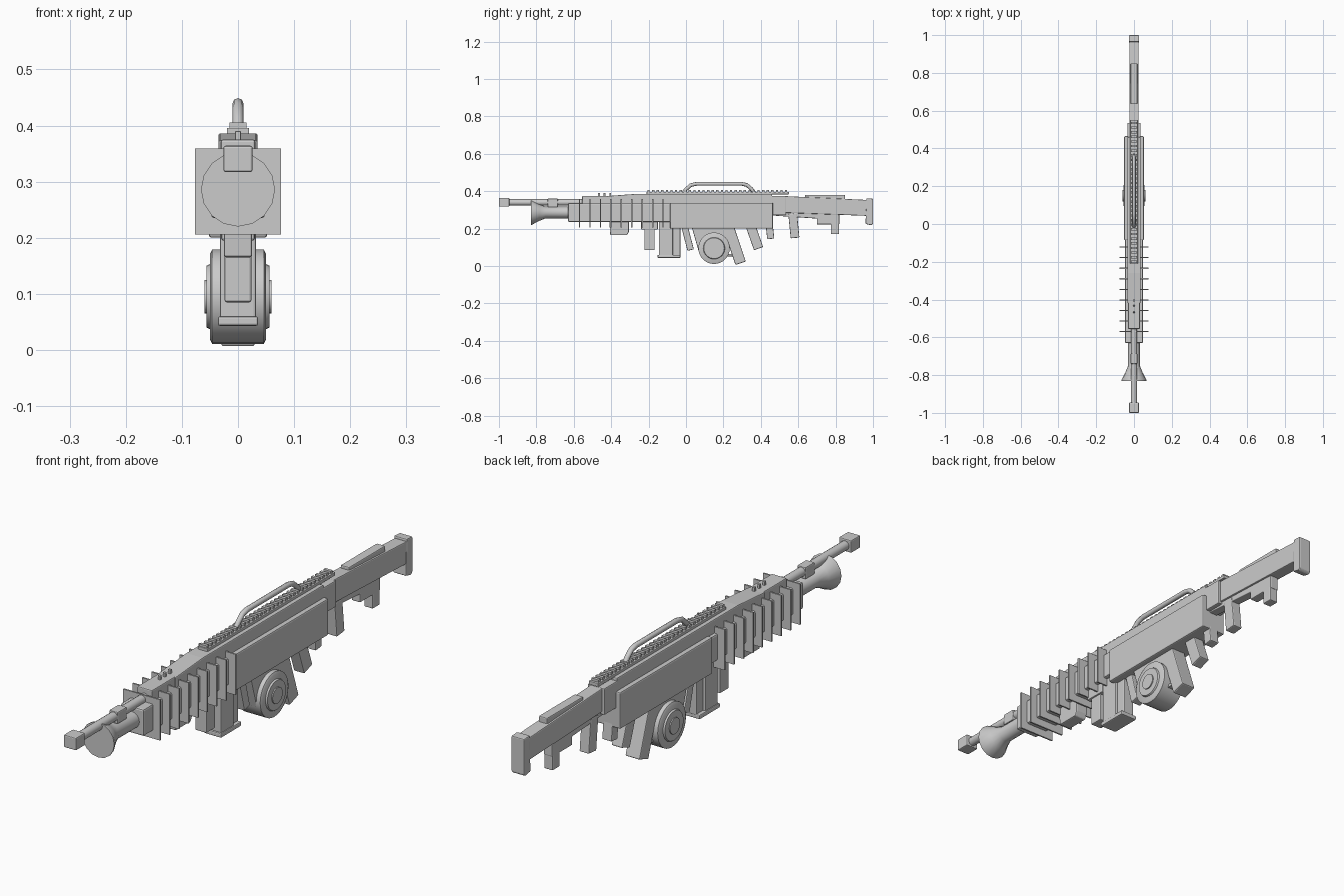
import bpy
import bmesh
import math
from mathutils import Vector

cube = bpy.data.objects.get("Cube")
if cube:
    bpy.data.objects.remove(cube, do_unlink=True)

GREY = (0.6, 0.6, 0.6, 1)
mat = bpy.data.materials.new("plain grey")
mat.use_nodes = True
mat.diffuse_color = GREY
mat.node_tree.nodes["Principled BSDF"].inputs["Base Color"].default_value = GREY


def finish(name, bm, bevel=0.0, smooth=False):
    bmesh.ops.recalc_face_normals(bm, faces=bm.faces)
    mesh = bpy.data.meshes.new(name)
    bm.to_mesh(mesh)
    bm.free()
    mesh.materials.append(mat)
    ob = bpy.data.objects.new(name, mesh)
    bpy.context.collection.objects.link(ob)
    if bevel:
        mod = ob.modifiers.new("edges", "BEVEL")
        mod.width = bevel
        mod.segments = 2
        mod.limit_method = "ANGLE"
    if smooth:
        bpy.ops.object.select_all(action="DESELECT")
        bpy.context.view_layer.objects.active = ob
        ob.select_set(True)
        bpy.ops.object.shade_smooth_by_angle(angle=math.radians(35))
    return ob


def prism(name, profile, half, bevel=0.004):
    """Side profile of (y, z) points, extruded across x."""
    bm = bmesh.new()
    face = bm.faces.new([bm.verts.new((-half, y, z)) for y, z in profile])
    new = bmesh.ops.extrude_face_region(bm, geom=[face])["geom"]
    bmesh.ops.translate(bm, vec=(2 * half, 0, 0),
                        verts=[v for v in new if isinstance(v, bmesh.types.BMVert)])
    return finish(name, bm, bevel)


def box(name, y0, y1, z0, z1, half, bevel=0.004):
    return prism(name, [(y0, z0), (y1, z0), (y1, z1), (y0, z1)], half, bevel)


def slab(name, top, bottom, width, half):
    """Slanted bar between two (y, z) end centres."""
    a, b = Vector(top), Vector(bottom)
    side = (b - a).orthogonal().normalized() * width / 2
    return prism(name, [a + side, b + side, b - side, a - side], half)


def lathe(name, rings, centre, axis="Y", sides=24):
    """Closed turned shape from (position, radius) rings."""
    bm = bmesh.new()
    loops = []
    for pos, r in rings:
        loop = []
        for i in range(sides):
            t = 2 * math.pi * i / sides
            u, v = r * math.cos(t), r * math.sin(t)
            if axis == "Y":
                co = (u, pos, centre[1] + v)
            else:
                co = (pos, centre[0] + u, centre[1] + v)
            loop.append(bm.verts.new(co))
        loops.append(loop)
    for a, b in zip(loops, loops[1:]):
        for i in range(sides):
            j = (i + 1) % sides
            bm.faces.new((a[i], a[j], b[j], b[i]))
    bm.faces.new(loops[0])
    bm.faces.new(loops[-1])
    return finish(name, bm, smooth=True)


# Upper barrel, muzzle block and sight block
lathe("upper_barrel", [(-0.96, 0.017), (-0.5, 0.017)], (0, 0.34), sides=16)
box("muzzle_block", -1.0, -0.945, 0.317, 0.364, 0.026)
box("sight_block", -0.74, -0.685, 0.315, 0.36, 0.018)

# Lower barrel with flared mouth
lathe("flared_barrel", [(-0.83, 0.066), (-0.825, 0.066), (-0.785, 0.045), (-0.75, 0.031), (-0.6, 0.031)],
      (0, 0.286), sides=16)

# Handguard with cooling fins
box("handguard", -0.63, -0.06, 0.235, 0.335, 0.048, 0.006)
box("handguard_top", -0.555, -0.2, 0.33, 0.375, 0.031)
for i in range(9):
    y = -0.57 + i * 0.056
    box(f"cooling_fin_{i + 1}", y - 0.003, y + 0.003, 0.206, 0.359, 0.077, 0)
for i in range(3):
    y = -0.465 + i * 0.03
    box(f"top_stud_{i + 1}", y - 0.005, y + 0.005, 0.37, 0.39, 0.005, 0.001)

# Receiver and side housing
box("receiver_housing", -0.085, 0.465, 0.2, 0.338, 0.052, 0.005)
prism("receiver_top", [(-0.42, 0.33), (0.46, 0.33), (0.46, 0.386), (-0.26, 0.386), (-0.42, 0.374)], 0.035)
box("receiver_rear", 0.45, 0.535, 0.275, 0.375, 0.035)

# Top rail with teeth
box("rail", -0.21, 0.55, 0.383, 0.396, 0.02, 0.002)
for i in range(31):
    y = -0.2 + i * 0.0245
    box(f"rail_tooth_{i + 1}", y - 0.006, y + 0.006, 0.394, 0.405, 0.015, 0)

# Carrying handle
curve = bpy.data.curves.new("carry_handle", "CURVE")
curve.dimensions = "3D"
curve.bevel_depth = 0.01
curve.bevel_resolution = 2
curve.use_fill_caps = True
points = [(-0.015, 0.39), (0.0, 0.41), (0.025, 0.432), (0.055, 0.439),
          (0.3, 0.439), (0.325, 0.433), (0.35, 0.412), (0.365, 0.39)]
spline = curve.splines.new("POLY")
spline.points.add(len(points) - 1)
for p, (y, z) in zip(spline.points, points):
    p.co = (0, y, z, 1)
curve.materials.append(mat)
bpy.context.collection.objects.link(bpy.data.objects.new("carry_handle", curve))

# Stock, cheek rest and butt plate
prism("stock", [(0.52, 0.285), (0.97, 0.268), (0.97, 0.353), (0.52, 0.374)], 0.025)
box("cheek_rest", 0.635, 0.85, 0.35, 0.38, 0.018)
prism("butt_plate", [(0.96, 0.225), (0.99, 0.218), (1.0, 0.225), (1.0, 0.36), (0.965, 0.362)], 0.027)
prism("stock_underbar", [(0.46, 0.27), (0.82, 0.245), (0.82, 0.28), (0.46, 0.295)], 0.018)
box("stock_lug", 0.7, 0.82, 0.222, 0.275, 0.018)
box("stock_foot", 0.775, 0.818, 0.17, 0.26, 0.018)
slab("stock_peg", (0.57, 0.28), (0.583, 0.15), 0.047, 0.02)

# Underside blocks and grips
slab("rear_peg", (0.444, 0.23), (0.453, 0.145), 0.038, 0.02)
slab("rear_grip", (0.34, 0.23), (0.388, 0.093), 0.052, 0.022)
slab("main_grip", (0.22, 0.23), (0.292, 0.015), 0.058, 0.03)
box("grip_guard", 0.08, 0.29, 0.052, 0.065, 0.02, 0.002)
prism("drum_mount", [(0.03, 0.21), (0.25, 0.21), (0.22, 0.07), (0.07, 0.07)], 0.03)
slab("front_strut", (-0.01, 0.22), (0.025, 0.085), 0.035, 0.022)
box("magazine", -0.145, -0.07, 0.05, 0.24, 0.032)
box("magazine_back", -0.075, -0.03, 0.055, 0.22, 0.022)
box("magazine_lip", -0.152, -0.03, 0.043, 0.06, 0.036)
box("front_grip", -0.222, -0.168, 0.085, 0.25, 0.024)
box("front_grip_collar", -0.24, -0.15, 0.195, 0.24, 0.03)
prism("foregrip", [(-0.41, 0.24), (-0.405, 0.165), (-0.315, 0.165), (-0.305, 0.185), (-0.305, 0.24)], 0.025)

# Round drum with raised rings
drum = (0.15, 0.095)
lathe("drum", [(-0.05, 0.076), (-0.046, 0.084), (0.046, 0.084), (0.05, 0.076)], drum, "X", 32)
lathe("drum_ring", [(-0.056, 0.055), (-0.05, 0.058), (0.05, 0.058), (0.056, 0.055)], drum, "X", 32)
lathe("drum_hub", [(-0.06, 0.03), (0.06, 0.03)], drum, "X", 24)
